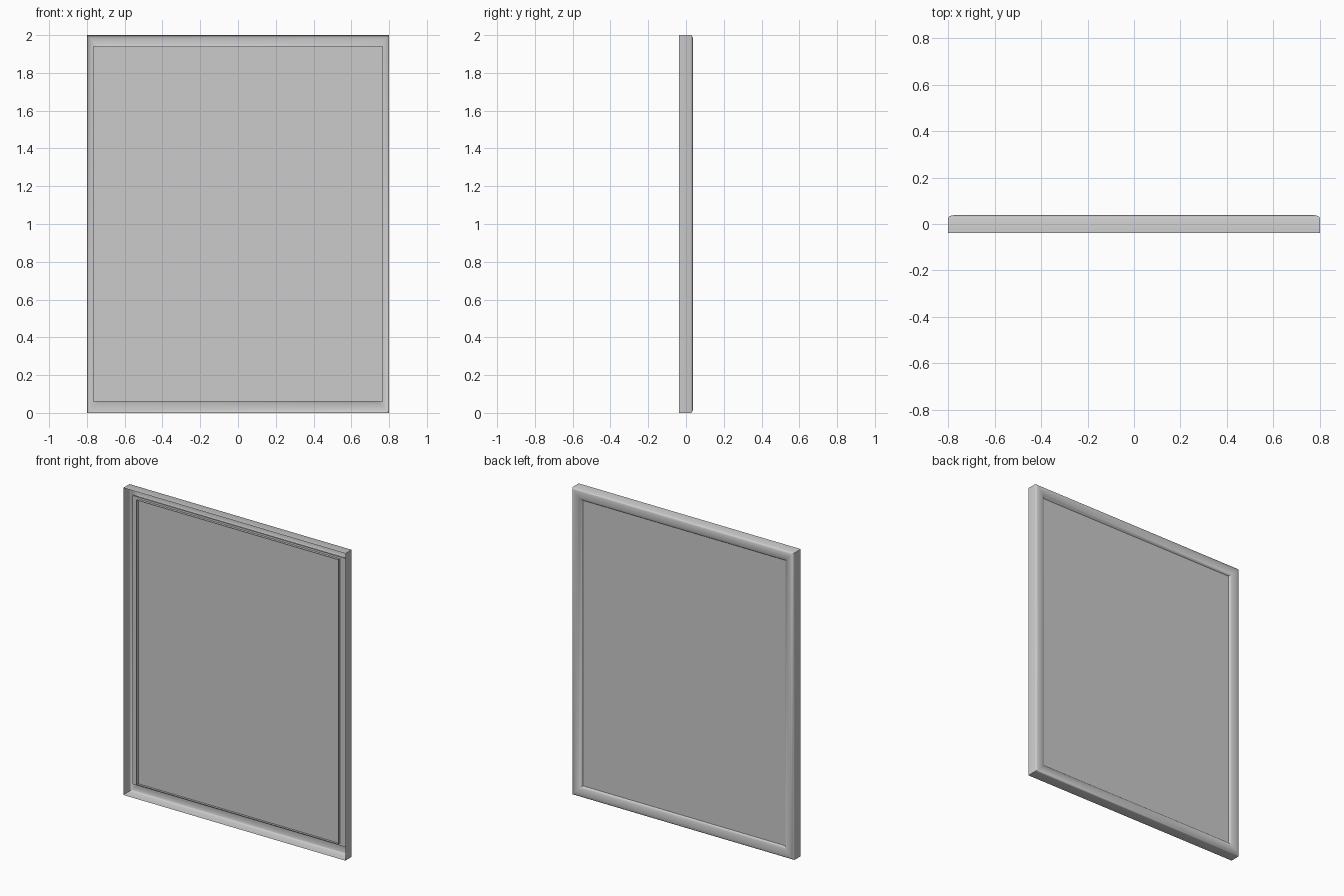
import bpy
import bmesh
import math

cube = bpy.data.objects.get("Cube")
if cube:
    bpy.data.objects.remove(cube)

WIDTH, HEIGHT = 1.6, 2.0

grey = bpy.data.materials.new("plain grey")
grey.use_nodes = True
COLOUR = (0.6, 0.6, 0.6, 1)
grey.diffuse_color = COLOUR
grey.node_tree.nodes["Principled BSDF"].inputs["Base Color"].default_value = COLOUR


def finish(bm, name):
    mesh = bpy.data.meshes.new(name)
    bm.to_mesh(mesh)
    bm.free()
    mesh.materials.append(grey)
    obj = bpy.data.objects.new(name, mesh)
    bpy.context.collection.objects.link(obj)
    return obj


# Hollow moulding: (inset from the outer edge, depth), swept round four mitred corners
profile = [(0, -0.038), (0, 0.026), (0.003, 0.031), (0.01, 0.035), (0.02, 0.0375),
           (0.03, 0.038), (0.045, 0.036), (0.058, 0.031), (0.068, 0.023),
           (0.073, 0.012), (0.073, -0.004)]
bm = bmesh.new()
rings = []
for inset, depth in profile:
    x = WIDTH / 2 - inset
    rings.append([bm.verts.new((sx * x, depth, z)) for sx, z in
                  ((-1, inset), (1, inset), (1, HEIGHT - inset), (-1, HEIGHT - inset))])
for a, b in zip(rings, rings[1:]):
    for i in range(4):
        j = (i + 1) % 4
        bm.faces.new((a[i], b[i], b[j], a[j]))
# Outward normals: the crest must face the back
bm.normal_update()
crest = max(bm.faces, key=lambda f: f.calc_center_median().y)
if crest.normal.y < 0:
    bmesh.ops.reverse_faces(bm, faces=bm.faces[:])
frame = finish(bm, "frame_moulding")
bpy.ops.object.select_all(action="DESELECT")
frame.select_set(True)
bpy.context.view_layer.objects.active = frame
bpy.ops.object.shade_smooth_by_angle(angle=math.radians(40))

# Thin board held inside the moulding
bm = bmesh.new()
bmesh.ops.create_cube(bm, size=1)
bmesh.ops.scale(bm, vec=(1.535, 0.006, 1.88), verts=bm.verts[:])
bmesh.ops.translate(bm, vec=(0, 0.015, HEIGHT / 2), verts=bm.verts[:])
finish(bm, "picture_panel")
